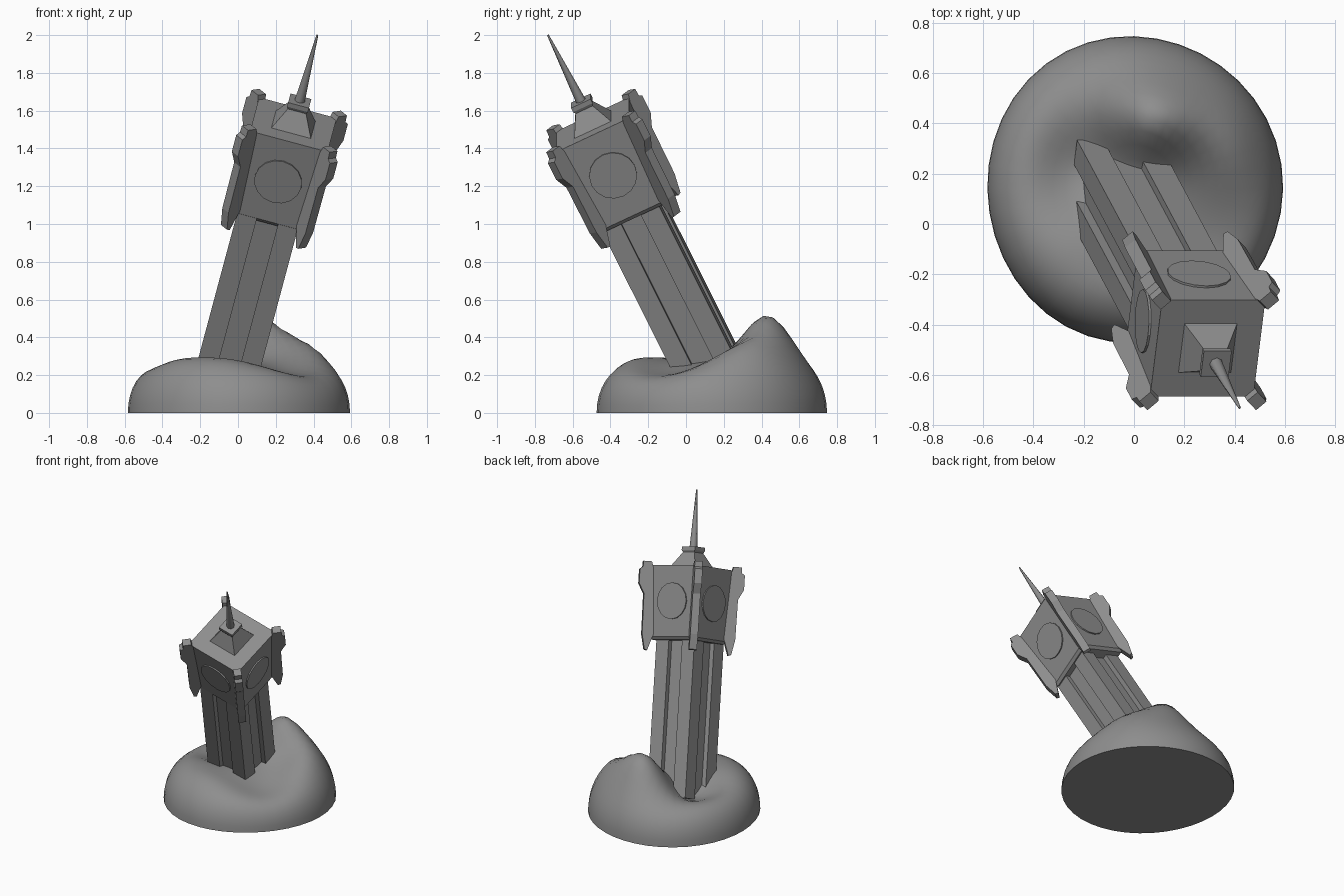
import bpy, bmesh
from math import sin, cos, pi, radians, exp, sqrt, atan2
from mathutils import Matrix, Vector

old = bpy.data.objects.get("Cube")
if old:
    bpy.data.objects.remove(old, do_unlink=True)

stone = bpy.data.materials.new("grey_stone")
stone.use_nodes = True
GREY = (0.27, 0.27, 0.27, 1)
stone.diffuse_color = GREY
stone.node_tree.nodes["Principled BSDF"].inputs["Base Color"].default_value = GREY

# Leaning frame shared by every tower part
LEAN = (Matrix.Translation((-0.082, 0.207, 0.126))
        @ Matrix.Rotation(radians(15), 4, 'Y') @ Matrix.Rotation(radians(25.8), 4, 'X'))


def finish(name, bm, matrix=LEAN, smooth=None):
    bmesh.ops.recalc_face_normals(bm, faces=bm.faces)
    mesh = bpy.data.meshes.new(name)
    bm.to_mesh(mesh)
    bm.free()
    mesh.materials.append(stone)
    ob = bpy.data.objects.new(name, mesh)
    bpy.context.collection.objects.link(ob)
    ob.matrix_world = matrix
    if smooth:
        bpy.ops.object.select_all(action='DESELECT')
        ob.select_set(True)
        bpy.context.view_layer.objects.active = ob
        bpy.ops.object.shade_smooth_by_angle(angle=radians(smooth))


def prism(name, points, offset, matrix=LEAN):
    """Extrude a closed polygon along an offset."""
    bm = bmesh.new()
    face = bm.faces.new([bm.verts.new(p) for p in points])
    out = bmesh.ops.extrude_face_region(bm, geom=[face])
    bmesh.ops.translate(bm, vec=offset, verts=[v for v in out["geom"] if isinstance(v, bmesh.types.BMVert)])
    finish(name, bm, matrix)


def block(name, sections):
    """Square block lofted through (half width, height) sections."""
    bm = bmesh.new()
    rings = [[bm.verts.new((x * h, y * h, z)) for x, y in ((-1, -1), (1, -1), (1, 1), (-1, 1))]
             for h, z in sections]
    for low, high in zip(rings, rings[1:]):
        for i in range(4):
            j = (i + 1) % 4
            bm.faces.new((low[i], low[j], high[j], high[i]))
    bm.faces.new(rings[0])
    bm.faces.new(rings[-1])
    finish(name, bm)


# Shaft: square with a recessed channel down each side
H, C, D = 0.166, 0.058, 0.035
quarter = [(H, -C), (H - D, -C), (H - D, C), (H, C), (H, H)]
outline = []
for i in range(4):
    turn = Matrix.Rotation(i * pi / 2, 3, 'Z')
    outline += [turn @ Vector((x, y, 0)) for x, y in quarter]
prism("shaft", outline, (0, 0, 1.12), LEAN @ Matrix.Translation((0, -0.025, 0)))

# Clock head with a chamfered lower edge, roof and spire
BOT, TOP, Z0, Z1 = 0.192, 0.2125, 1.115, 1.61
block("clock_head", [(0.176, 1.095), (BOT, Z0), (TOP, Z1)])
block("roof", [(0.108, Z1), (0.05, 1.715), (0.057, 1.73), (0.057, 1.755)])
bm = bmesh.new()
bmesh.ops.create_cone(bm, cap_ends=True, segments=8, radius1=0.027, radius2=0.005, depth=0.4,
                      matrix=Matrix.Translation((0, 0, 1.955)))
finish("spire", bm, smooth=50)

# Clock faces: thin discs lying on the four sloping walls
tilt = atan2(TOP - BOT, Z1 - Z0)
disc = [(0.127 * cos(a * pi / 8), 0.127 * sin(a * pi / 8), 0) for a in range(16)]
# Corner pinnacles: a blade profile in the diagonal plane
blade = [(0.24, 1.15), (0.283, 1.02), (0.303, 1.025), (0.325, 1.13), (0.328, 1.41), (0.366, 1.48),
         (0.366, 1.58), (0.345, 1.595), (0.343, 1.635), (0.285, 1.635), (0.275, 1.60), (0.22, 1.58)]
T = 0.054
for i in range(4):
    side = LEAN @ Matrix.Rotation(i * pi / 2, 4, 'Z')
    wall = Matrix.Translation((0, -(BOT + TOP) / 2, (Z0 + Z1) / 2)) @ Matrix.Rotation(pi / 2 + tilt, 4, 'X')
    prism(f"clock_face_{i + 1}", disc, (0, 0, 0.009), side @ wall)
    prism(f"corner_pinnacle_{i + 1}", [(d, -T / 2, z) for d, z in blade], (0, T, 0),
          side @ Matrix.Rotation(pi / 4, 4, 'Z'))


# Mound: domed disc shaped by swells and hollows (x, y, width x, width y, height)
SWELLS = [(0.40, 0.30, 0.10, 0.14, 0.07), (-0.30, -0.10, 0.13, 0.12, 0.03),
          (-0.10, -0.29, 0.15, 0.09, 0.03), (-0.21, 0.22, 0.12, 0.14, -0.10),
          (0.30, -0.12, 0.16, 0.16, -0.06)]


def bump(x, y, cx, cy, sx, sy):
    return exp(-((x - cx) / sx) ** 2 / 2 - ((y - cy) / sy) ** 2 / 2)


def height(x, y, s):
    # The rear peak falls off faster towards the left of the tower
    h = 0.275 + 0.25 * bump(x, y, 0.07, 0.43, 0.18 if x > 0.07 else 0.13, 0.125)
    h += sum(a * bump(x, y, cx, cy, sx, sy) for cx, cy, sx, sy, a in SWELLS)
    h += 0.007 * sin(9 * x + 2) * cos(8 * y)
    return h * sqrt(max(0, 1 - s ** 6))


SEG, RINGS = 40, 16
bm = bmesh.new()
loops = []
for r in range(1, RINGS + 1):
    s = sin(r / RINGS * pi / 2)
    loop = []
    for a in range(SEG):
        t = a * 2 * pi / SEG
        k = s * (1 + 0.01 * sin(3 * t + 1))
        x, y = 0.588 * k * cos(t), 0.14 + 0.61 * k * sin(t)
        loop.append(bm.verts.new((x, y, height(x, y, s))))
    loops.append(loop)
centre = bm.verts.new((0, 0.14, height(0, 0.14, 0)))
for a in range(SEG):
    b = (a + 1) % SEG
    bm.faces.new((centre, loops[0][a], loops[0][b]))
    for inner, outer in zip(loops, loops[1:]):
        bm.faces.new((inner[a], outer[a], outer[b], inner[b]))
bm.faces.new(loops[-1])
finish("mound", bm, Matrix(), smooth=60)
